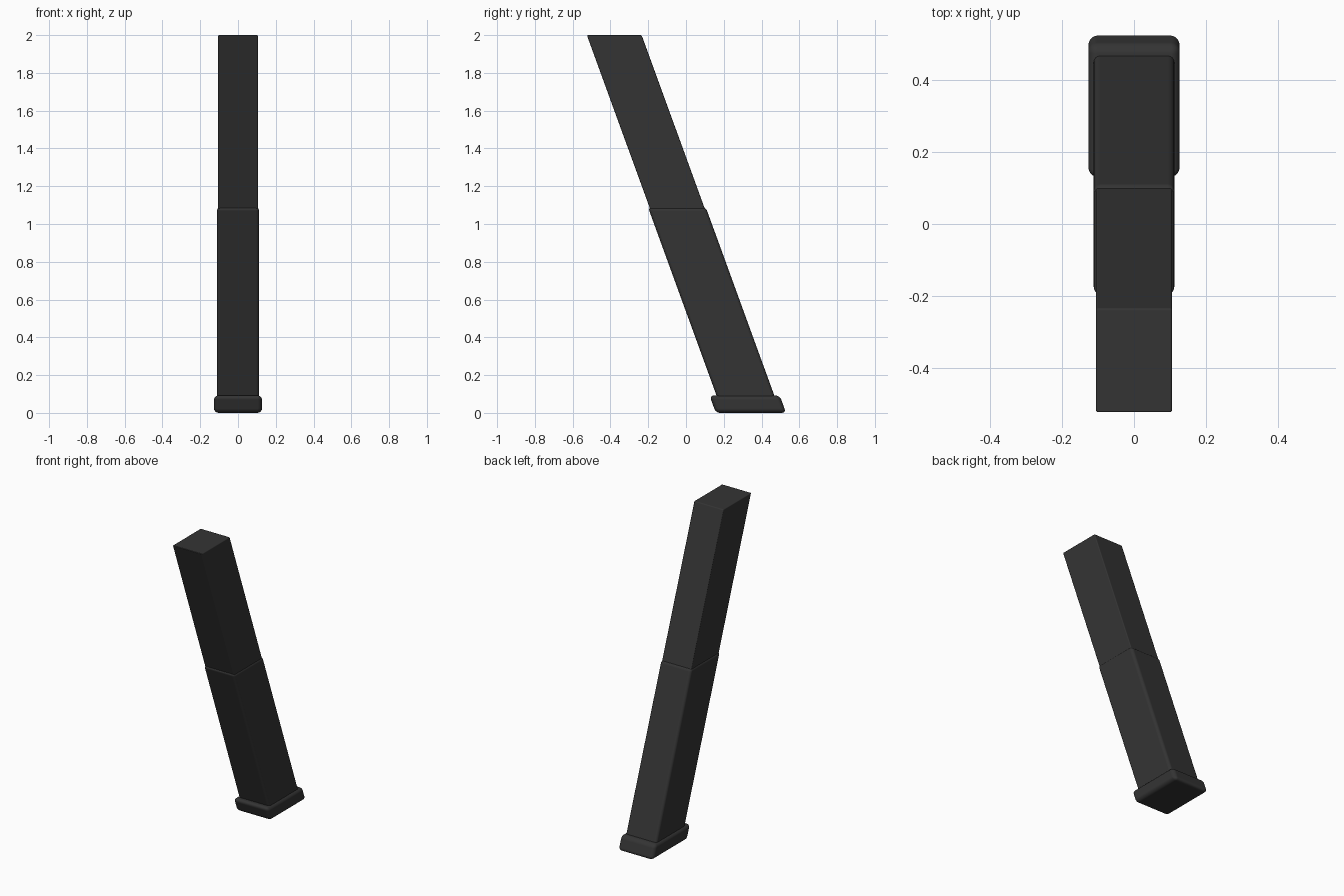
import bpy
import bmesh
from math import radians, tan
from mathutils import Matrix, Vector

cube = bpy.data.objects.get("Cube")
if cube:
    bpy.data.objects.remove(cube, do_unlink=True)

LEAN = tan(radians(20))  # forward lean per unit of height

black = bpy.data.materials.new("matte black")
black.use_nodes = True
black.diffuse_color = (0.034, 0.034, 0.034, 1)
bsdf = black.node_tree.nodes["Principled BSDF"]
bsdf.inputs["Base Color"].default_value = black.diffuse_color
bsdf.inputs["Roughness"].default_value = 0.6


def leaning_box(name, half_width, front, back, bottom, top, radius, segments):
    """Rounded box leaning forward; front and back are its y limits at z = 0."""
    bm = bmesh.new()
    size = Vector((2 * half_width, back - front, top - bottom))
    centre = Vector((0, (front + back) / 2, (bottom + top) / 2))
    bmesh.ops.create_cube(bm, size=1,
                          matrix=Matrix.Translation(centre) @ Matrix.Diagonal(size.to_4d()))
    for v in bm.verts:
        v.co.y -= LEAN * v.co.z
    mesh = bpy.data.meshes.new(name)
    bm.to_mesh(mesh)
    bm.free()
    mesh.materials.append(black)
    obj = bpy.data.objects.new(name, mesh)
    bpy.context.collection.objects.link(obj)
    bevel = obj.modifiers.new("rounded edges", "BEVEL")
    bevel.width = radius
    bevel.segments = segments
    bevel.harden_normals = True
    bpy.ops.object.select_all(action="DESELECT")
    obj.select_set(True)
    bpy.context.view_layer.objects.active = obj
    bpy.ops.object.shade_smooth_by_angle(angle=radians(35))
    return obj


# Slim upper tube, seated inside the lower sleeve
leaning_box("upper_tube", 0.106, 0.203, 0.493, 1.0, 2.0, 0.006, 2)
# Slightly wider lower sleeve, seated inside the base
leaning_box("lower_sleeve", 0.112, 0.195, 0.501, 0.05, 1.087, 0.018, 4)
# Flared base plate
leaning_box("base_plate", 0.127, 0.158, 0.53, 0.0, 0.092, 0.024, 5)
